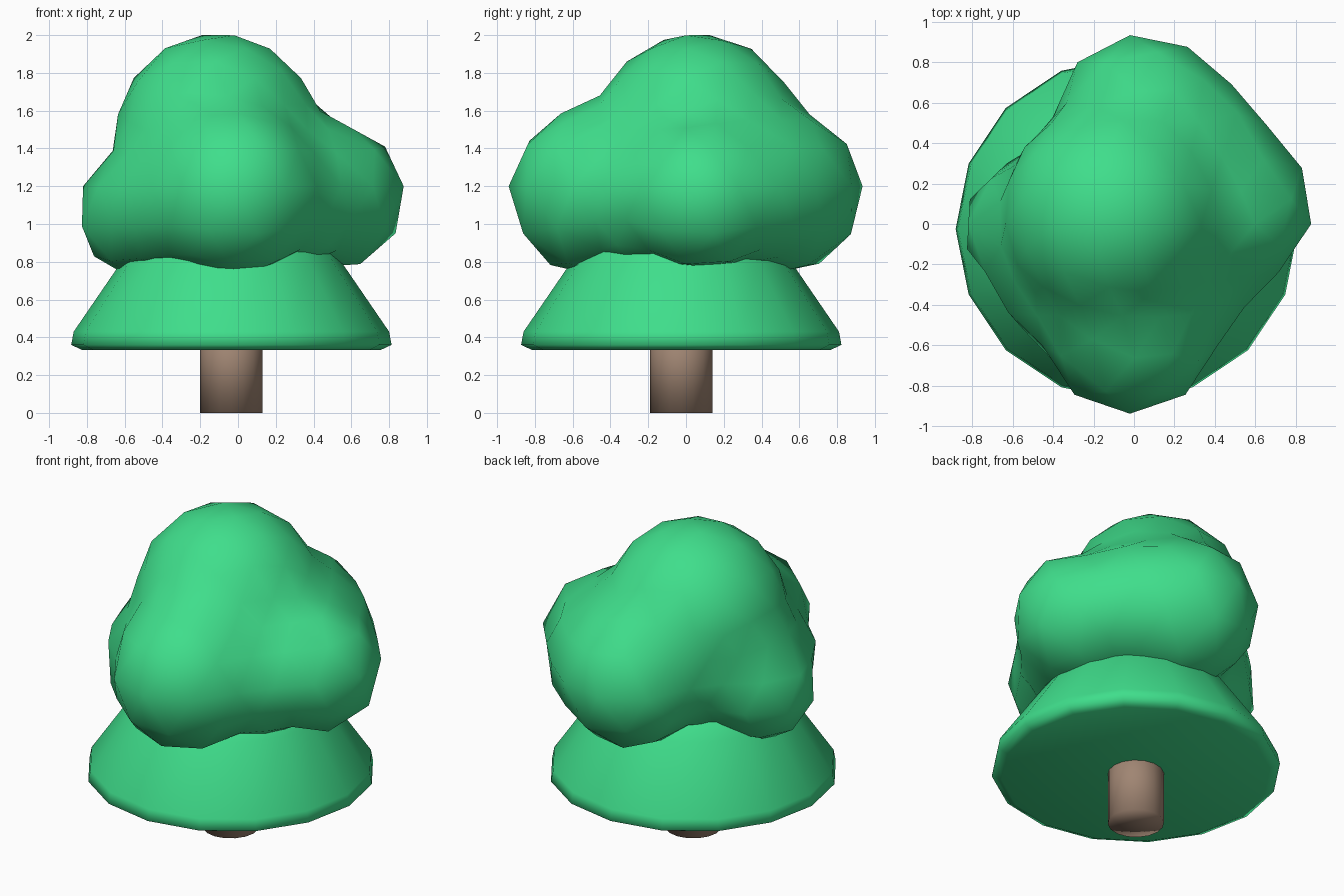
import bpy, bmesh, math
from mathutils import Vector

if "Cube" in bpy.data.objects:
    bpy.data.objects.remove(bpy.data.objects["Cube"])


def material(name, color):
    m = bpy.data.materials.new(name)
    m.diffuse_color = (*color, 1)
    m.use_nodes = True
    m.node_tree.nodes["Principled BSDF"].inputs["Base Color"].default_value = m.diffuse_color
    return m


GREEN = material("leaf green", (0.05, 0.73, 0.26))
BROWN = material("bark brown", (0.35, 0.235, 0.17))


def finish(name, bm, mat):
    bmesh.ops.recalc_face_normals(bm, faces=bm.faces)
    mesh = bpy.data.meshes.new(name)
    bm.to_mesh(mesh)
    bm.free()
    mesh.materials.append(mat)
    for p in mesh.polygons:
        p.use_smooth = True
    ob = bpy.data.objects.new(name, mesh)
    bpy.context.collection.objects.link(ob)
    return ob


def lathe(name, profile, sides, center, mat):
    """Turn a (radius, z) profile about a vertical axis and close both ends with fans."""
    bm = bmesh.new()
    rings = []
    for r, z in profile:
        rings.append([bm.verts.new((center[0] + r * math.cos(2 * math.pi * i / sides),
                                    center[1] + r * math.sin(2 * math.pi * i / sides), z))
                      for i in range(sides)])
    for a, b in zip(rings, rings[1:]):
        for i in range(sides):
            j = (i + 1) % sides
            bm.faces.new((a[i], a[j], b[j], b[i]))
    for ring, z in ((rings[0], profile[0][1]), (rings[-1], profile[-1][1])):
        tip = bm.verts.new((*center, z))
        for i in range(sides):
            bm.faces.new((ring[i], ring[(i + 1) % sides], tip))
    return finish(name, bm, mat)


AXIS = (-0.035, -0.025)

# Trunk
lathe("trunk", [(0.165, 0), (0.165, 0.5)], 16, AXIS, BROWN)

# Lower skirt of foliage: rounded rim and sloping side running up into the crown
lathe("lower_foliage", [(0.79, 0.333), (0.848, 0.36), (0.835, 0.43),
                        (0.575, 0.81), (0.44, 1.0)], 16, AXIS, GREEN)

# Crown: a sphere pushed out to a soft union of lobes (centre, radius)
CORE = Vector((-0.02, 0.0, 1.2))
LOBES = [
    ((-0.11, 0.06, 1.47), 0.54),    # top
    ((0.04, 0.50, 1.17), 0.44),     # back
    ((0.30, 0.36, 1.17), 0.38),     # back right
    ((-0.02, -0.49, 1.17), 0.45),   # front
    ((0.28, -0.20, 1.12), 0.35),    # front right
    ((0.50, 0.08, 1.14), 0.39),     # right
    ((-0.50, -0.02, 1.06), 0.35),   # left
    ((-0.32, -0.27, 1.10), 0.36),   # front left
]


def reach(direction):
    """Distance from the core to the outside of the lobes along a direction."""
    exits = [0.42]
    for c, r in LOBES:
        off = Vector(c) - CORE
        along = off.dot(direction)
        disc = along * along - off.length_squared + r * r
        if disc > 0 and along + math.sqrt(disc) > 0:
            exits.append(along + math.sqrt(disc))
    return max(exits)


bm = bmesh.new()
bmesh.ops.create_icosphere(bm, subdivisions=3, radius=1)
for v in bm.verts:
    d = v.co.normalized()
    v.co = CORE + d * reach(d)
# Fill the creases between lobes
for step in range(2):
    means = [sum((e.other_vert(v).co for e in v.link_edges), Vector()) / len(v.link_edges)
             for v in bm.verts]
    for v, co in zip(list(bm.verts), means):
        d = (v.co - CORE).normalized()
        v.co += d * max(0, (co - v.co).dot(d)) * 0.7
finish("crown", bm, GREEN)
